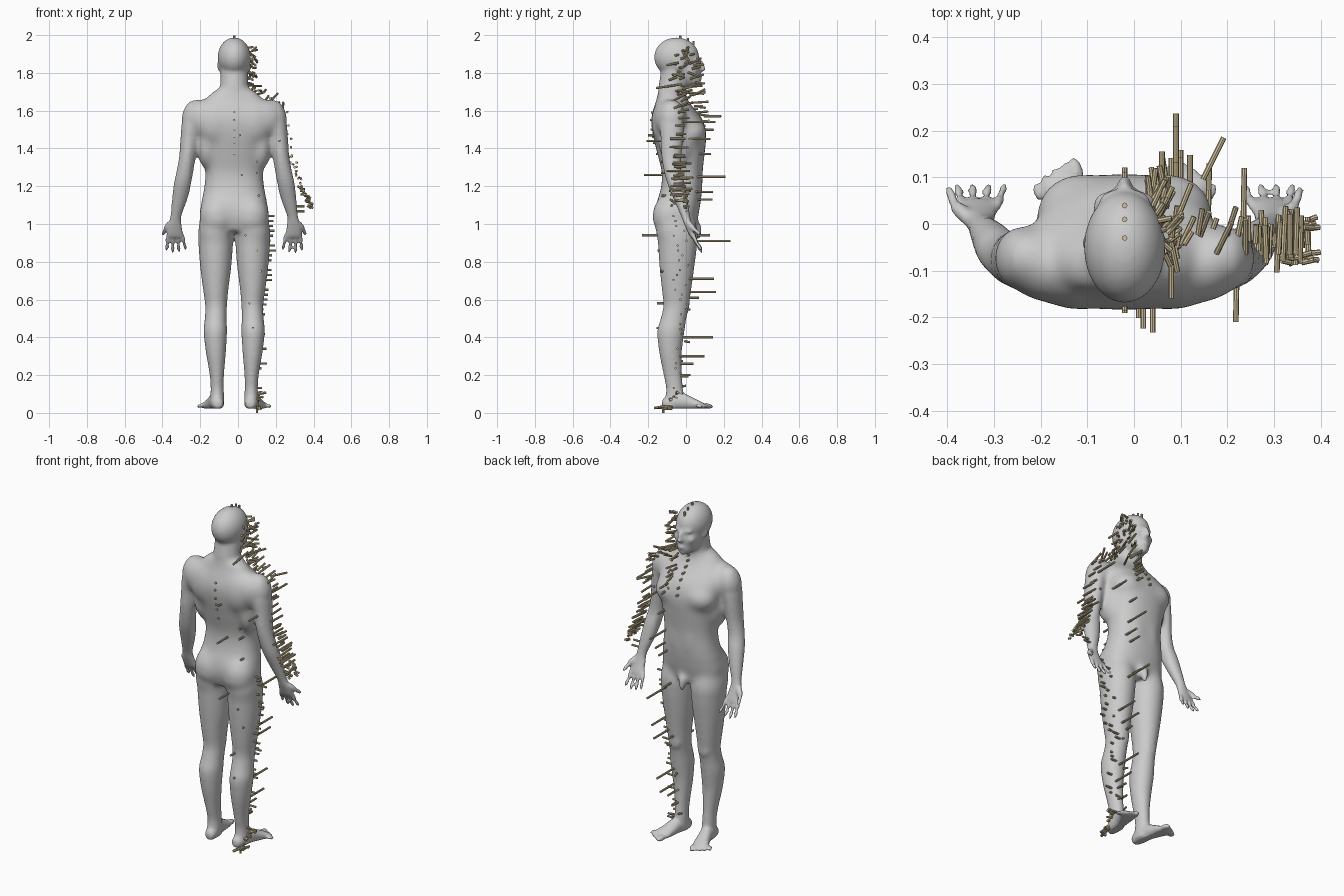
import bpy, bmesh, math, random
from mathutils import Vector, Matrix
from mathutils.bvhtree import BVHTree
random.seed(4)
CX = -0.02                                   # body axis is slightly off centre
bm = bmesh.new()


def loft(rings, axis='z', mirror=True, n=32, sub=5, sq=1.0):
    """Smooth tube through (x, y, z, rx, r2) rings; sq < 1 squares the section."""
    pts = [Vector(r) for r in rings]
    fine = []
    for i in range(len(pts) - 1):
        a, b, c, d = pts[max(i - 1, 0)], pts[i], pts[i + 1], pts[min(i + 2, len(pts) - 1)]
        for k in range(sub):
            t = k / sub
            fine.append(0.5 * (2 * b + (c - a) * t + (2 * a - 5 * b + 4 * c - d) * t * t
                               + (3 * b - a - 3 * c + d) * t ** 3))
    fine.append(pts[-1])
    for s in ((1, -1) if mirror else (1,)):
        loops = []
        for x, y, z, r1, r2 in fine:
            loop = []
            for j in range(n):
                a = 2 * math.pi * j / n
                ca, sa = math.cos(a), math.sin(a)
                u = r1 * math.copysign(abs(ca) ** sq, ca)
                v = r2 * math.copysign(abs(sa) ** sq, sa)
                co = (x + u, y + v, z) if axis == 'z' else (x + u, y, z + v)
                loop.append(bm.verts.new((co[0] * s, co[1], co[2])))
            loops.append(loop)
        for p, q in zip(loops, loops[1:]):
            for j in range(n):
                bm.faces.new((p[j], p[(j + 1) % n], q[(j + 1) % n], q[j]))
        bm.faces.new(loops[0])
        bm.faces.new(loops[-1])


def blob(c, r, rot=(0, 0, 0), mirror=True):
    """Ellipsoid muscle or feature, optionally mirrored."""
    for s in ((1, -1) if mirror else (1,)):
        m = Matrix.Translation((c[0] * s, c[1], c[2]))
        for ang, ax in zip((rot[0], rot[1] * s, rot[2] * s), 'XYZ'):
            m = m @ Matrix.Rotation(math.radians(ang), 4, ax)
        bmesh.ops.create_uvsphere(bm, u_segments=24, v_segments=16, radius=1,
                                  matrix=m @ Matrix.Diagonal((*r, 1)))


def bone(a, b, r):
    """Finger or toe: elongated ellipsoid from a to b, mirrored."""
    for s in (1, -1):
        p, q = Vector((a[0] * s, a[1], a[2])), Vector((b[0] * s, b[1], b[2]))
        m = Matrix.Translation((p + q) / 2) @ (q - p).to_track_quat('Z', 'Y').to_matrix().to_4x4()
        bmesh.ops.create_uvsphere(bm, u_segments=16, v_segments=14, radius=1,
                                  matrix=m @ Matrix.Diagonal((r, r, (q - p).length / 2 + r, 1)))


# torso and neck
loft([(0, -.05, .96, .15, .09), (0, -.05, 1.03, .184, .112), (0, -.042, 1.10, .178, .118),
      (0, -.025, 1.18, .162, .11), (0, -.02, 1.27, .153, .108), (0, -.027, 1.38, .166, .127),
      (0, -.035, 1.48, .188, .143), (0, -.05, 1.56, .2, .135), (0, -.068, 1.625, .18, .10),
      (0, -.075, 1.67, .12, .078), (0, -.078, 1.71, .08, .07)], mirror=False, sq=.85)
loft([(0, -.08, 1.6, .085, .075), (0, -.078, 1.68, .08, .073), (0, -.07, 1.75, .074, .072),
      (0, -.055, 1.83, .072, .074)], mirror=False)
blob((.09, .025, 1.485), (.10, .085, .08))             # chest
blob((.10, -.105, 1.54), (.105, .08, .13))             # shoulder blade
blob((.155, -.095, 1.56), (.10, .075, .10))            # rear shoulder
blob((.145, -.055, 1.43), (.055, .09, .14))            # flank
blob((.088, -.09, 1.045), (.098, .09, .11))            # buttock
blob((.10, -.07, .97), (.09, .09, .12))                # lower buttock
blob((.045, .015, 1.24), (.06, .075, .19))             # abdomen
blob((.07, -.085, 1.675), (.095, .06, .045), (0, 27, 0))  # trapezius
blob((0, .05, .985), (.03, .035, .035), mirror=False)  # groin
blob((0, .065, .955), (.02, .022, .045), mirror=False)

# head
blob((0, -.05, 1.883), (.088, .12, .105), mirror=False)
blob((0, .0, 1.815), (.071, .08, .092), mirror=False)
blob((0, .033, 1.765), (.047, .046, .045), mirror=False)
blob((0, .058, 1.738), (.022, .02, .017), mirror=False)
blob((0, .082, 1.838), (.012, .018, .036), (14, 0, 0), mirror=False)
blob((0, .09, 1.818), (.018, .016, .011), mirror=False)
blob((0, .073, 1.774), (.026, .014, .014), mirror=False)
blob((.028, .059, 1.868), (.032, .015, .011), (0, 0, -18))
blob((.042, .043, 1.82), (.026, .026, .024))
blob((.078, -.035, 1.838), (.012, .022, .034), (10, 0, 20))

# arm and hand
blob((.212, -.073, 1.57), (.064, .07, .095), (0, -15, 0))
loft([(.20, -.073, 1.62, .035, .04), (.222, -.075, 1.55, .052, .064), (.236, -.075, 1.45, .049, .06),
      (.246, -.077, 1.36, .045, .053), (.259, -.07, 1.28, .046, .046), (.273, -.052, 1.21, .047, .045),
      (.291, -.025, 1.12, .039, .035), (.309, -.002, 1.04, .029, .024), (.315, .015, .99, .038, .021),
      (.314, .035, .94, .045, .018), (.312, .042, .925, .038, .013)])
for i, ln in enumerate((.060, .074, .078, .066)):
    x = .274 + i * .0255
    mid = (x - .008 + i * .004, .058, .93 - ln * .5)
    bone((x, .036, .945), mid, .0115)
    bone(mid, (mid[0] - .008 + i * .004, .082, .93 - ln), .010)
bone((.335, .01, 1.01), (.364, .04, .975), .016)
bone((.364, .04, .975), (.376, .075, .945), .0115)

# leg
loft([(.095, -.05, 1.03, .084, .095), (.098, -.045, .95, .094, .108), (.098, -.045, .87, .09, .102),
      (.098, -.048, .77, .082, .092), (.098, -.05, .66, .068, .079), (.096, -.052, .57, .058, .068),
      (.098, -.066, .50, .058, .068), (.10, -.08, .43, .062, .072), (.097, -.082, .32, .053, .06),
      (.092, -.07, .20, .038, .049), (.09, -.06, .12, .035, .045), (.09, -.062, .06, .037, .053),
      (.09, -.065, .03, .034, .05)])
blob((.095, -.003, .575), (.04, .022, .055))           # kneecap
# foot and toes
loft([(.085, -.127, .048, .012, .015), (.087, -.115, .05, .028, .03), (.092, -.07, .058, .037, .042),
      (.10, -.02, .062, .037, .045), (.113, .03, .05, .042, .034), (.128, .075, .04, .05, .022),
      (.135, .098, .036, .046, .013)], axis='y')
for i in range(5):
    x, y = .10 + i * .0205, .095 - .004 * i * i * .6
    bone((x, y, .038), (x + .008, y + .034 - .003 * i, .034), .016 if i == 0 else .0105)

# fuse all masses into one smooth skin
bmesh.ops.recalc_face_normals(bm, faces=bm.faces)
bmesh.ops.translate(bm, verts=bm.verts, vec=(CX, 0, 0))
mesh = bpy.data.meshes.new("body")
bm.to_mesh(mesh)
bm.free()
body = bpy.data.objects.new("body", mesh)
bpy.context.collection.objects.link(body)
rm = body.modifiers.new("fuse", 'REMESH')
rm.mode, rm.voxel_size = 'VOXEL', .0065
dg = bpy.context.evaluated_depsgraph_get()
skin = bpy.data.meshes.new_from_object(body.evaluated_get(dg))
body.modifiers.clear()
body.data = skin
sb = bmesh.new()
sb.from_mesh(skin)
if sb.calc_volume(signed=True) < 0:
    bmesh.ops.reverse_faces(sb, faces=sb.faces)


def relax(test, n):
    vs = [v for v in sb.verts if test(abs(v.co.x - CX), v.co.z)]
    for _ in range(n):
        bmesh.ops.smooth_vert(sb, verts=vs, factor=.5, use_axis_x=True, use_axis_y=True, use_axis_z=True)


relax(lambda x, z: x < .235 and 1.02 < z < 1.72, 45)   # blend muscles into the trunk
relax(lambda x, z: x < .235 and .88 < z < 1.12, 25)
relax(lambda x, z: .12 < z < 1.05 and x < .2 or z > 1.4, 8)
relax(lambda x, z: True, 5)
for v in sb.verts:                                     # flat soles
    v.co.z = max(v.co.z, .024)
tree = BVHTree.FromBMesh(sb)
sb.to_mesh(skin)
sb.free()
for p in skin.polygons:
    p.use_smooth = True

# needles
nb = bmesh.new()


def stick(c, d, ln, r=.006):
    m = Matrix.Translation(c) @ Vector(d).to_track_quat('Z', 'Y').to_matrix().to_4x4()
    bmesh.ops.create_cone(nb, cap_ends=True, segments=8, radius1=r, radius2=r, depth=ln, matrix=m)


def pin(a, b, d, ln):
    """Needle standing on the skin; a, b are the coordinates across direction d."""
    d = Vector(d)
    o = Vector((a, 0, b)) if abs(d.y) > .5 else Vector((0, a, b))
    hit = tree.ray_cast(o + d, -d)[0]
    if hit:
        stick(hit + d * (ln / 2 - .012), d, ln)


def row(a, b, n, d, lo, hi, jit=.012, wob=.2):
    """Loose row of needles from a to b."""
    a, b = Vector(a), Vector(b)
    for i in range(n):
        j = Vector([random.uniform(-jit, jit) for _ in range(3)])
        w = Vector([random.uniform(-wob, wob) for _ in range(3)])
        stick(a.lerp(b, i / max(n - 1, 1)) + j, Vector(d) + w, random.uniform(lo, hi))


F, B, R = (0, 1, 0), (0, -1, 0), (1, 0, 0)
for z in (1.59, 1.55, 1.50, 1.46, 1.43, 1.37):         # spine
    pin(CX, z, B, .02)
for z in (1.70, 1.67, 1.64, 1.61, 1.58, 1.54, 1.5):    # throat and breastbone
    pin(CX, z, F, .03)
for y in (.04, .01, -.03):                             # crown
    stick((CX, y, 1.985 - 4 * (y + .05) ** 2), (0, 0, 1), .03)
# long front needles: x, z, length
for x, z, ln in ((.07, 1.76, .07), (.06, 1.54, .08), (.09, 1.37, .07), (.09, 1.25, .16), (.10, 1.17, .10),
                 (.08, 1.13, .09), (.06, .94, .08), (.09, .91, .19), (.12, .71, .14), (.10, .64, .15),
                 (.07, .61, .06), (.09, .40, .17), (.10, .30, .14), (.09, .26, .08), (.07, .20, .06)):
    pin(x, z, F, ln)
# back needles
for x, z, ln in ((.01, 1.47, .04), (.02, 1.26, .11), (.10, 1.27, .05), (.10, 1.33, .03), (.11, 1.15, .03),
                 (.04, .94, .10), (.10, .86, .02), (.12, .75, .02), (.06, .58, .05), (.08, .45, .02)):
    pin(x, z, B, ln)
# outer side of trunk and leg
for i in range(40):
    pin(random.uniform(-.07, .01), .08 + i * .026, R, random.uniform(.02, .055))
stick((.11, -.05, 1.32), R, .06)
row((.07, -.02, .12), (.10, .0, .9), 10, F, .02, .08, .02)
# foot
row((.09, -.15, .022), (.12, -.08, .03), 9, (.1, 1, 0), .02, .05, .008)
row((.09, -.10, .05), (.13, -.03, .11), 9, R, .02, .05)
stick((.10, -.12, .012), (0, 0, 1), .024)
# head side, cheek and neck
row((.06, .03, 1.94), (.08, -.05, 1.78), 18, (.6, .6, 0), .02, .05, .025, .6)
row((.06, .05, 1.88), (.06, .06, 1.70), 11, (.3, 1, 0), .02, .08, .02, .4)
row((.07, -.05, 1.90), (.085, -.06, 1.72), 6, (.5, -.8, 0), .02, .07, .02, .4)
stick((.08, -.09, 1.73), (0, 1, .15), .14)
stick((.10, .03, 1.73), (.4, 1, 0), .12)
# throat, collarbone and shoulder
row((.03, .06, 1.70), (.06, .10, 1.50), 10, F, .02, .09, .012)
row((.09, -.01, 1.72), (.24, -.02, 1.62), 10, (.3, 1, .2), .02, .09, .02, .3)
for x, y, z, ln in ((.16, .07, 1.45, .12), (.17, .14, 1.57, .10), (.235, .05, 1.54, .14), (.22, -.11, 1.44, .20)):
    stick((x, y, z), (.5 if y > .1 else .02, 1, 0), ln)
# beside the arm, down to the wrist side
row((.25, -.03, 1.60), (.30, -.035, 1.32), 8, F, .04, .14, .012, .06)
row((.275, -.03, 1.36), (.365, -.03, 1.12), 20, F, .03, .13, .012, .06)
row((.33, -.075, 1.2), (.385, -.07, 1.09), 11, (1, .2, -.4), .015, .035, .010, .4)
row((.35, .0, 1.16), (.39, .0, 1.09), 10, (1, .3, -.4), .015, .03, .012, .4)

nm = bpy.data.meshes.new("needles")
nb.to_mesh(nm)
nb.free()
needles = bpy.data.objects.new("needles", nm)
bpy.context.collection.objects.link(needles)
for data, name, col in ((skin, "pale_plaster", (.92, .92, .91, 1)), (nm, "tan_wood", (.62, .52, .32, 1))):
    mat = bpy.data.materials.new(name)
    mat.diffuse_color = col
    data.materials.clear()
    data.materials.append(mat)
